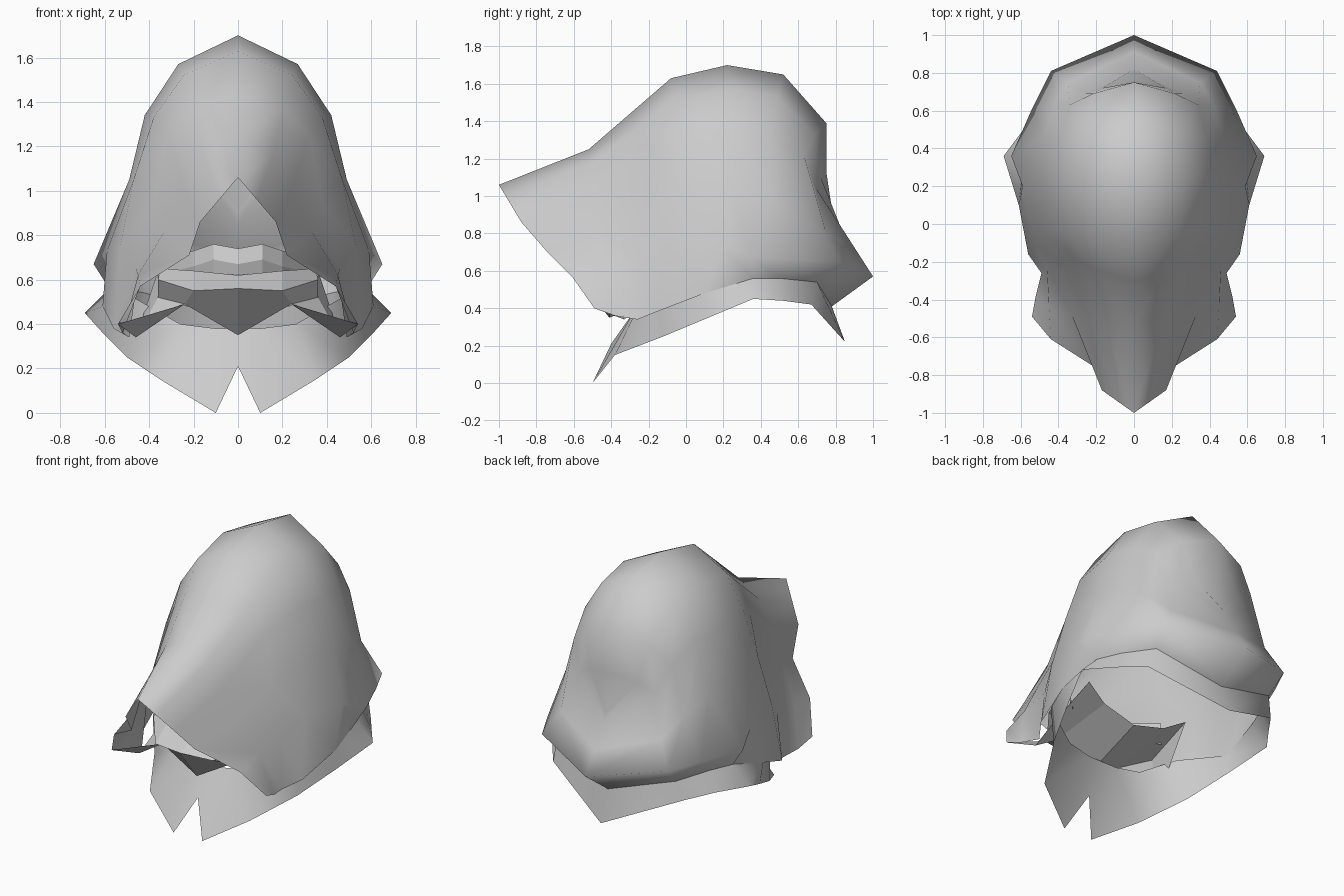
import bpy
from mathutils import Vector

# Remove the default object only
default_object = bpy.data.objects.get("Cube")
if default_object is not None:
    bpy.data.objects.remove(default_object, do_unlink=True)

# One cloth material for every part
cloth = bpy.data.materials.new("light_grey_cloth")
cloth.use_nodes = True
cloth_colour = (.6, .6, .6, 1)
cloth.diffuse_color = cloth_colour
for node in cloth.node_tree.nodes:
    if node.type == "BSDF_PRINCIPLED":
        node.inputs["Base Color"].default_value = cloth_colour


def add_mirrored_part(name, points, faces, smooth=True):
    """Make the left half of a part and mirror it across the middle."""
    mesh = bpy.data.meshes.new(name)
    mesh.from_pydata([tuple(point) for point in points], [], faces)
    mesh.materials.append(cloth)
    for polygon in mesh.polygons:
        polygon.use_smooth = smooth
    part = bpy.data.objects.new(name, mesh)
    bpy.context.collection.objects.link(part)
    mirror = part.modifiers.new("Mirror", "MIRROR")
    mirror.use_axis[0] = True
    mirror.use_mirror_merge = True
    mirror.merge_threshold = .001
    return part


def loft(name, sections, smooth=True):
    """Join neighbouring cross-sections, listed front to back, with quads."""
    points = [point for section in sections for point in section]
    count = len(sections[0])
    faces = []
    for row in range(len(sections) - 1):
        for column in range(count - 1):
            near = row * count + column
            far = near + count
            faces.append((near, near + 1, far + 1, far))
    return add_mirrored_part(name, points, faces, smooth)


def add_shoulder(section, roundness):
    """Insert a shoulder point between the ridge and the side of a section."""
    ridge, side = Vector(section[0]), Vector(section[1])
    shoulder = ridge.lerp(side, .5)
    shoulder.x += side.x * roundness
    shoulder.z += (ridge.z - side.z) * roundness
    return [ridge, shoulder] + [Vector(point) for point in section[1:]]


# Hood sections run from the ridge down to the hem
brim_edge = [(0, -1, 1.06), (.17, -.88, .86), (.22, -.75, .71), (.44, -.61, .57), (.54, -.49, .4)]
brim_sections = [
    [(0, -.52, 1.25), (.24, -.5, 1), (.33, -.48, .82), (.45, -.44, .62), (.52, -.38, .36)],
    [(0, -.3, 1.44), (.32, -.18, 1.25), (.38, -.21, .95), (.46, -.25, .65), (.49, -.26, .34)],
]
crown_sections = [
    [(0, -.08, 1.63), (.38, -.03, 1.33), (.47, -.05, 1.05), (.53, -.1, .75), (.56, -.16, .38)],
    [(0, .22, 1.7), (.42, .25, 1.34), (.49, .25, 1.05), (.59, .2, .73), (.61, .1, .48)],
    [(0, .52, 1.65), (.39, .45, 1.33), (.48, .46, 1), (.65, .36, .67), (.58, .36, .56)],
]
back_sections = [
    [(0, .75, 1.39), (.34, .63, 1.22), (.42, .63, .92), (.54, .61, .66), (.52, .5, .56)],
    [(0, .75, 1.13), (.26, .69, 1.05), (.35, .75, .8), (.44, .81, .65), (.42, .7, .54)],
    [(0, .78, .93), (0, .82, .85), (0, .91, .71), (0, 1, .57), (0, .78, .41)],
]
hood_sections = [add_shoulder(brim_edge, 0)]
hood_sections += [add_shoulder(section, .14) for section in brim_sections + crown_sections + back_sections]
loft("hood", hood_sections)

# Flared collar: the rear of its upper edge follows the hood hem
neck_edge = [(0, -.28, .38), (.1, -.28, .38), (.26, -.26, .4), (.47, -.18, .52)]
neck_edge += [tuple(section[-1]) for section in hood_sections[4:]]
collar_hem = [
    (0, -.4, .21), (.1, -.5, 0), (.35, -.38, .15), (.5, -.12, .25), (.6, .12, .35),
    (.69, .36, .45), (.57, .52, .44), (.46, .67, .42), (0, .85, .22),
]
loft("collar", list(zip(neck_edge, collar_hem)))

# Scarf over the lower face: top edge, forward ridge, chin, then underside
scarf_sections = [
    [(0, -.45, .62), (0, -.58, .56), (0, -.41, .35), (0, 0, .5)],
    [(.2, -.42, .64), (.2, -.54, .55), (.24, -.41, .49), (.22, 0, .56)],
    [(.35, -.22, .65), (.36, -.33, .6), (.36, -.27, .52), (.36, .03, .64)],
]
loft("face_scarf", scarf_sections, smooth=False)

# Narrow wrap across the nose and cheeks
wrap_top = [(0, -.42, .74), (.11, -.4, .76), (.2, -.33, .73), (.33, -.15, .7)]
wrap_sections = []
for top in wrap_top:
    bottom = Vector(top) - Vector((0, 0, .14))
    middle = Vector(top).lerp(bottom, .5)
    middle.y -= .02
    wrap_sections.append([top, middle, bottom])
loft("nose_wrap", wrap_sections, smooth=False)

# Folded flap from each lower brim corner to the chin and the scarf's rear edge
flap_points = [(.54, -.49, .4), (.46, -.33, .34), (.24, -.41, .49), (.36, -.27, .52), (.36, .03, .64)]
add_mirrored_part("brim_flap", flap_points, [(0, 1, 2), (1, 3, 2), (1, 4, 3)], smooth=False)
